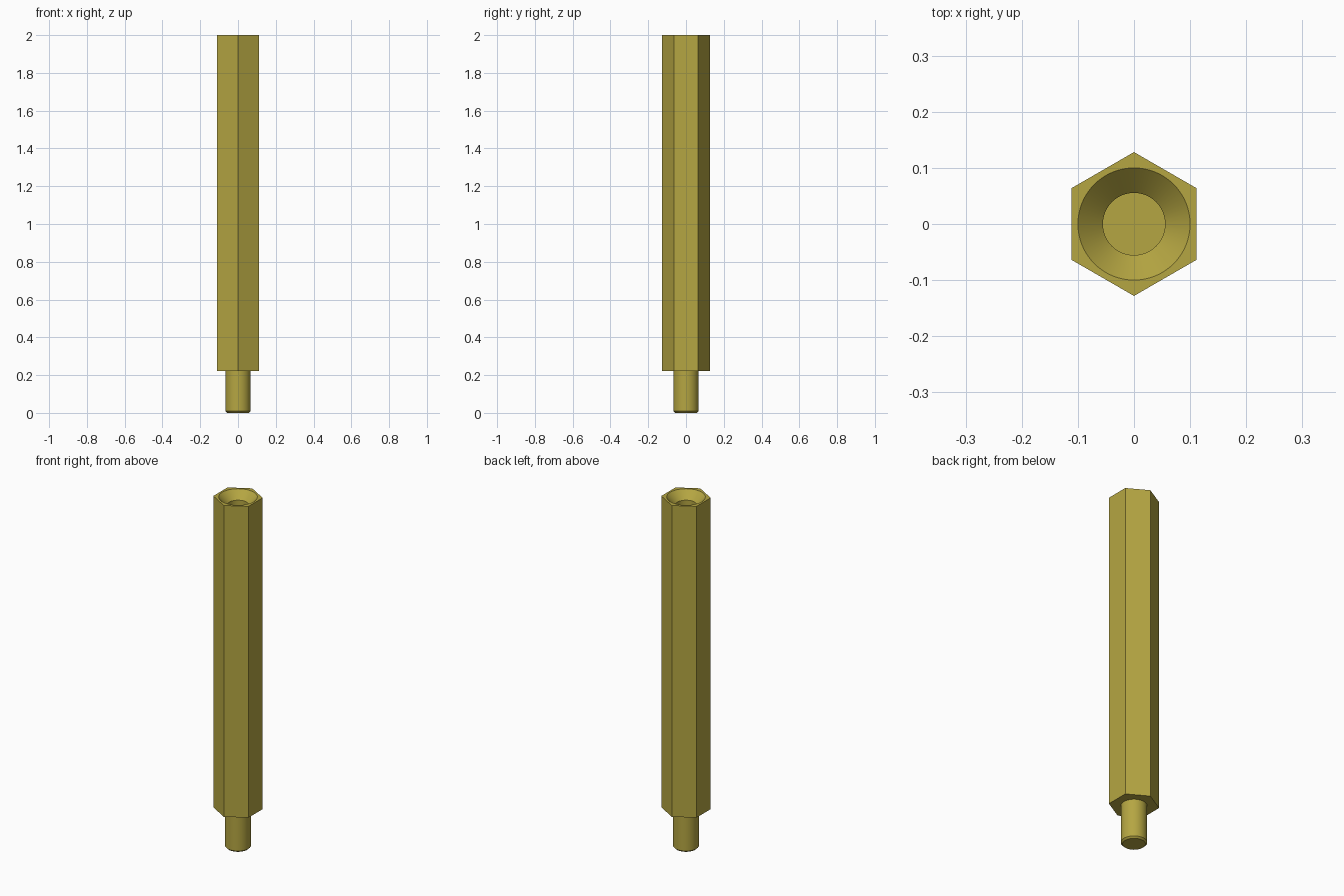
import bpy
import bmesh
import math

cube = bpy.data.objects.get("Cube")
if cube:
    bpy.data.objects.remove(cube, do_unlink=True)

# Main dimensions
HEIGHT = 2.0
SHOULDER = 0.222          # underside of the hexagonal body
FLAT = 0.111              # centre to flat
STUD_R = 0.0667
HOLE_R = 0.0555
SINK_R = 0.1              # rim of the countersink
HOLE_DEPTH = 0.44
CHAMFER = 0.009
SEGMENTS = 64

# Brass material
brass = bpy.data.materials.new("brass")
brass.use_nodes = True
colour = (0.462, 0.381, 0.0545, 1.0)
brass.diffuse_color = colour
brass.node_tree.nodes["Principled BSDF"].inputs["Base Color"].default_value = colour


def turned(name, profile, sides, phase=0.0, cap_top=True):
    """Stack rings of (radius, height) from bottom to top into a closed solid."""
    bm = bmesh.new()
    angles = [phase + math.tau * i / sides for i in range(sides)]
    rings = [[bm.verts.new((r * math.cos(a), r * math.sin(a), z)) for a in angles]
             for r, z in profile]
    for low, high in zip(rings, rings[1:]):
        for i in range(sides):
            j = (i + 1) % sides
            bm.faces.new((low[i], low[j], high[j], high[i]))
    bm.faces.new(list(reversed(rings[0])))
    if cap_top:
        bm.faces.new(rings[-1])
    mesh = bpy.data.meshes.new(name)
    bm.to_mesh(mesh)
    bm.free()
    mesh.materials.append(brass)
    obj = bpy.data.objects.new(name, mesh)
    bpy.context.collection.objects.link(obj)
    return obj


def smooth(obj):
    bpy.ops.object.select_all(action="DESELECT")
    obj.select_set(True)
    bpy.context.view_layer.objects.active = obj
    bpy.ops.object.shade_smooth_by_angle(angle=math.radians(30))


# Hexagonal body with corners on the y axis
corner = FLAT / math.cos(math.pi / 6)
body = turned("hex_body", [(corner, SHOULDER), (corner, HEIGHT)], 6, math.pi / 6)

# Blind hole with a 45 degree countersink, cut into the top
over = 0.005
cutter = turned("hole_cutter", [
    (HOLE_R, HEIGHT - HOLE_DEPTH),
    (HOLE_R, HEIGHT - (SINK_R - HOLE_R)),
    (SINK_R + over, HEIGHT + over),
], SEGMENTS)
cutter.hide_render = True
cut = body.modifiers.new("hole", "BOOLEAN")
cut.operation = "DIFFERENCE"
cut.solver = "EXACT"
cut.object = cutter
bpy.context.view_layer.objects.active = body
bpy.ops.object.modifier_apply(modifier=cut.name)
bpy.data.objects.remove(cutter, do_unlink=True)
smooth(body)

# Round stud with a small chamfer at its tip
stud = turned("stud", [
    (STUD_R - CHAMFER, 0.0),
    (STUD_R, CHAMFER),
    (STUD_R, SHOULDER),
], SEGMENTS, cap_top=False)
smooth(stud)
